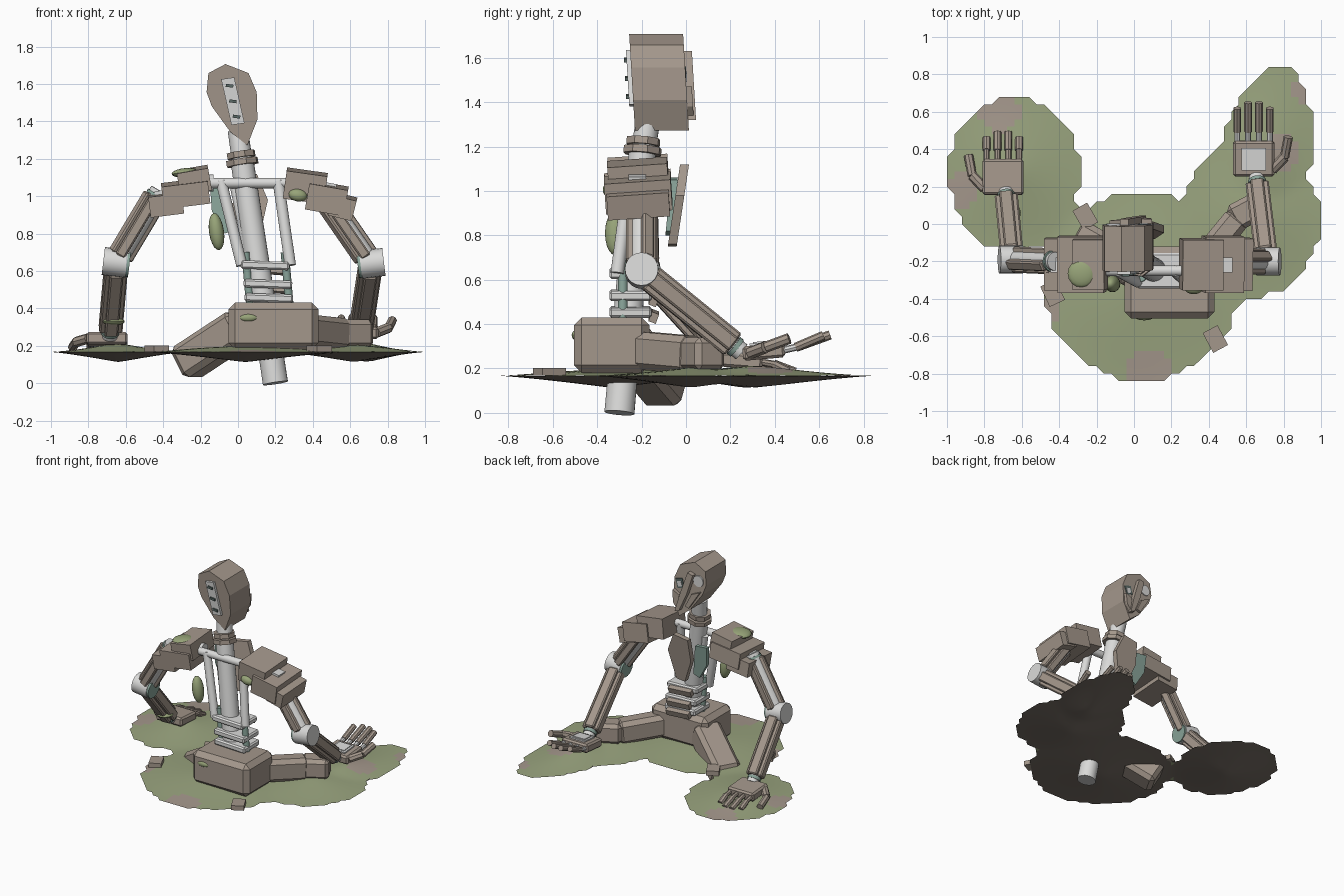
import bpy, bmesh, math
from mathutils import Vector, Matrix, Euler

if "Cube" in bpy.data.objects:
    bpy.data.objects.remove(bpy.data.objects["Cube"])


def material(name, *rgb):
    m = bpy.data.materials.new(name)
    m.use_nodes = True
    m.diffuse_color = (*rgb, 1)
    m.node_tree.nodes["Principled BSDF"].inputs["Base Color"].default_value = (*rgb, 1)
    return m


BROWN = material("taupe_armour", .37, .31, .26)
GREY = material("light_metal", .70, .70, .69)
TEAL = material("teal_metal", .25, .37, .32)
MOSS = material("moss", .31, .37, .19)
GRASS = material("grass", .32, .37, .21)
SOIL = material("soil", .37, .31, .26)
EARTH = material("dark_earth", .19, .16, .135)
DARK = material("dark_slot", .10, .14, .13)


def finish(name, bm, *mats, smooth=True):
    bmesh.ops.recalc_face_normals(bm, faces=bm.faces)
    mesh = bpy.data.meshes.new(name)
    bm.to_mesh(mesh)
    bm.free()
    for m in mats:
        mesh.materials.append(m)
    if smooth:
        mesh.shade_smooth()
        mesh.set_sharp_from_angle(angle=math.radians(32))
    ob = bpy.data.objects.new(name, mesh)
    bpy.context.collection.objects.link(ob)


def box(name, mat, loc, size, rot=(0, 0, 0), bevel=0, frame=None):
    bm = bmesh.new()
    bmesh.ops.create_cube(bm, size=1)
    bm.transform(Matrix.Diagonal((*size, 1)))
    if bevel:
        bmesh.ops.bevel(bm, geom=bm.edges[:], offset=bevel, segments=1, affect='EDGES')
    m = Matrix.LocRotScale(Vector(loc), Euler([math.radians(a) for a in rot]), None)
    bm.transform(frame @ m if frame else m)
    finish(name, bm, mat, smooth=False)


def along(p, q):
    d = Vector(q) - Vector(p)
    return Matrix.Translation(p) @ d.to_track_quat('Z', 'Y').to_matrix().to_4x4(), d.length


def rod(name, mat, p, q, r, r2=None, sides=20):
    m, length = along(p, q)
    bm = bmesh.new()
    bmesh.ops.create_cone(bm, cap_ends=True, segments=sides, radius1=r,
                          radius2=r if r2 is None else r2, depth=length)
    bm.transform(m @ Matrix.Translation((0, 0, length / 2)))
    finish(name, bm, mat, smooth=sides > 8)


def blob(name, loc, radii, rot=0):
    bm = bmesh.new()
    bmesh.ops.create_uvsphere(bm, u_segments=16, v_segments=10, radius=1)
    bm.transform(Matrix.LocRotScale(Vector(loc), Euler((0, math.radians(rot), 0)), Vector(radii)))
    finish(name, bm, MOSS)


def prism(name, mat, outline, y0, y1, shear=0, mid=0):
    """Extrude an x-z outline along y, leaning with height."""
    bm = bmesh.new()
    face = bm.faces.new([bm.verts.new((x, y0 + shear * (z - mid), z)) for x, z in outline])
    new = bmesh.ops.extrude_face_region(bm, geom=[face])["geom"]
    bmesh.ops.translate(bm, vec=(0, y1 - y0, 0), verts=[v for v in new if isinstance(v, bmesh.types.BMVert)])
    bm.faces.new([v for v in face.verts]) if not face.is_valid else None
    finish(name, bm, mat, smooth=False)


# Terrain: lens-shaped patches with stepped and clipped edges
LOBES = [(-.64, .27, .36, .42, 0), (.04, -.33, .52, .51, 0), (.62, .02, .38, .42, 0), (.69, .31, .26, .54, -.2)]
BARE = [(.08, -.8, .13), (-.72, .6, .11), (-.93, .18, .09), (.78, .38, .09), (-.44, -.45, .06), (.93, .72, .09)]


def field(x, y):
    best = -1
    for cx, cy, rx, ry, a in LOBES:
        dx, dy = x - cx, y - cy
        u, v = dx * math.cos(a) + dy * math.sin(a), dy * math.cos(a) - dx * math.sin(a)
        best = max(best, 1 - math.hypot(u / rx, v / ry))
    return best


bm = bmesh.new()
step, n = .04, 25
for sign in (1, -1):
    grid = {}
    for i in range(-n, n + 1):
        for j in range(-n, n + 1):
            x, y = i * step, j * step
            f = field(x, y)
            g = max(f, 0) ** 1.2
            h = .042 * g + .006 * g * math.sin(9 * x + 5 * y) if sign > 0 else -.055 * g
            grid[i, j] = f, bm.verts.new((x, y, .167 + h))
    for i in range(-n, n):
        for j in range(-n, n):
            corners = [grid[i, j], grid[i + 1, j], grid[i + 1, j + 1], grid[i, j + 1]]
            keep = [v for f, v in corners if f > -.03]
            if len(keep) > 2:
                x, y = (i + .5) * step, (j + .5) * step
                bare = any(math.hypot(x - a, y - b) < r for a, b, r in BARE)
                bm.faces.new(keep).material_index = 2 if sign < 0 else int(bare)
bmesh.ops.delete(bm, geom=[v for v in bm.verts if not v.link_faces], context='VERTS')
bmesh.ops.remove_doubles(bm, verts=bm.verts, dist=.0003)
finish("terrain", bm, GRASS, SOIL, EARTH)
for x, y, a in ((-.26, .04, 30), (-.435, -.37, 25), (.435, -.615, 28)):
    box("rubble", BROWN, (x, y, .185), (.09, .12, .035), (0, 0, a))

# Pelvis and legs
box("pelvis", BROWN, (.19, -.335, .305), (.48, .34, .25), bevel=.035)


def beam(name, p, q, w, h):
    m, length = along(p, q)
    box(name, BROWN, (0, 0, length / 2), (w, h, length), bevel=.03, frame=m)


beam("right_thigh", (.03, -.26, .31), (-.29, -.08, .1), .2, .19)
beam("left_thigh", (.28, -.3, .29), (.56, .04, .26), .14, .17)
box("left_knee", BROWN, (.61, .07, .265), (.2, .15, .15), (0, 0, 28), .025)


# Spine, struts and abdomen
def spine(z):
    return Vector((.2 - .15 * z, -.3 + .088 * z, z))


rod("spine", GREY, spine(0), spine(1.18), .068, .062)
rod("neck", GREY, spine(1.15), (-.0, -.165, 1.35), .055)
for z, r in ((1.165, .088), (1.205, .078)):
    rod("neck_collar", BROWN, spine(z), spine(z + .032), r, sides=8)
rod("shoulder_bar", GREY, (-.18, -.25, 1.07), (.26, -.25, 1.07), .028)
rod("right_shoulder_cap", GREY, (-.18, -.22, 1.07), (-.13, -.22, 1.07), .045)
for top, foot in ((-.09, .02), (.215, .28)):
    rod("back_strut", GREY, (top, -.25, 1.08), (foot, -.31, .63), .03)
rod("middle_strut", GREY, (-.02, -.2, 1.06), (.07, -.25, .62), .025)
for x in (.065, .275):
    rod("abdomen_post", TEAL, (x - .025, -.285, .7), (x, -.285, .42), .022)
for x, z in ((.145, .63), (.16, .53), (.165, .455)):
    box("abdomen_plate", GREY, (x, -.25, z), (.26, .19, .045), (0, 2, 0), .01)
    box("belly_plate", BROWN, (x, -.145, z - .02), (.19, .035, .045), (-20, 4, 0))
prism("left_chest_plate", BROWN, [(-.02, 1.1), (.1, 1.12), (.16, .98), (.11, .76), (.04, .75), (-.03, .93)],
      -.055, -.015, .15, .93)
prism("right_chest_panel", TEAL, [(-.15, 1.06), (-.05, 1.05), (-.02, .82), (-.07, .8), (-.14, .92)],
      -.08, -.05, .1, .93)

# Head
HEAD = [(-.067, 1.706), (.056, 1.658), (.1, 1.556), (.104, 1.41), (.05, 1.272), (-.04, 1.342),
        (-.14, 1.48), (-.168, 1.556), (-.158, 1.658)]
LEAN = dict(shear=-.06, mid=1.49)
prism("head", BROWN, HEAD, -.243, 0, **LEAN)
prism("head_back_panel", GREY, [(-.09, 1.625), (-.02, 1.635), (.035, 1.39), (-.035, 1.38)], -.262, -.24, **LEAN)
for x, z in ((-.045, 1.59), (-.027, 1.507), (-.008, 1.425)):
    box("panel_slot", DARK, (x, -.264 - .06 * (z - 1.49), z), (.04, .02, .016), (0, 8, 0))
prism("face_ridge", BROWN, [(-.075, 1.62), (-.03, 1.63), (.03, 1.45), (.065, 1.32), (.03, 1.33), (-.03, 1.47)],
      -.01, .035, **LEAN)
prism("left_cheek", BROWN, [(.04, 1.44), (.095, 1.47), (.09, 1.38), (.06, 1.34)], -.01, .025, **LEAN)
prism("right_cheek", BROWN, [(-.13, 1.5), (-.06, 1.47), (-.01, 1.37), (-.04, 1.36)], -.01, .02, **LEAN)
rod("right_eye", GREY, (-.105, -.02, 1.575), (-.105, .004, 1.575), .042)
box("left_eye_recess", DARK, (.052, -.006, 1.52), (.06, .014, .07), (0, 15, 0))
box("left_eye", GREY, (.052, -.002, 1.515), (.035, .014, .04), (0, 15, 0))

# Shoulder armour: overlapping plates stepping outwards
ARMOUR = {"left": [(.36, 1.055, .22, .27, .15, 8), (.475, .99, .21, .30, .14, 10), (.56, .945, .13, .28, .11, 14)],
          "right": [(-.235, 1.085, .17, .27, .12, -10), (-.28, 1.015, .25, .30, .12, -7),
                    (-.385, .96, .18, .28, .11, -7)]}
for side, plates in ARMOUR.items():
    for x, z, w, d, h, a in plates:
        box(side + "_shoulder_plate", BROWN, (x, -.215, z), (w, d, h), (4, a, 0))
box("left_shoulder_bracket", GREY, (.49, -.22, 1.05), (.07, .08, .04), (0, 10, 0))
box("right_shoulder_bracket", GREY, (-.41, -.22, 1.01), (.07, .08, .04), (0, -8, 0))


# Arms: metal core with armour strips, teal rings at the joints
def limb(name, p, q, r, width, angles):
    m, length = along(p, q)
    rod(name + "_core", GREY, p, q, r)
    for a in angles:
        spin = Matrix.Rotation(math.radians(a), 4, 'Z')
        box(name + "_strip", BROWN, (r, 0, length / 2), (.04, width, length * .82), bevel=.008, frame=m @ spin)
    p, q = Vector(p), Vector(q)
    for t in (.05, .92):
        rod(name + "_ring", TEAL, p.lerp(q, t), p.lerp(q, t + .035), r * 1.15)


def arm(side, s, shoulder, elbow, wrist):
    e, axis = Vector(elbow), Vector((s, 0, .12))
    limb(side + "_upper_arm", shoulder, elbow, .05, .055, (0, 60, 180, 240))
    limb(side + "_forearm", elbow, wrist, .042, .07, (0, 90, 180, 270))
    rod(side + "_elbow", GREY, e - axis * .055, e + axis * .07, .075)
    rod(side + "_elbow_ring", TEAL, e - axis * .07, e - axis * .055, .07)


arm("left", 1, (.44, -.2, 1.03), (.71, -.2, .64), (.655, .25, .275))
arm("right", -1, (-.42, -.2, 1.03), (-.65, -.19, .645), (-.685, .17, .25))


# Hands: palm, four fingers, thumb on the outer side
def hand(side, loc, pitch, s, lift, reach, knuckle):
    m = Matrix.Translation(loc) @ Matrix.Rotation(math.radians(pitch), 4, 'X')
    box(side + "_palm", BROWN, (0, 0, 0), (.22, .19, .065), bevel=.012, frame=m)
    for i in range(4):
        x = -.088 + .058 * i
        tip = reach + (.03 if i in (1, 2) else 0)
        rod(side + "_knuckle", knuckle, m @ Vector((x, .09, 0)), m @ Vector((x, .16, lift * .2)), .016, sides=8)
        rod(side + "_finger", BROWN, m @ Vector((x, .145, lift * .15)), m @ Vector((x, tip, lift)), .021, sides=8)
    a, b, c = (m @ Vector((s * x, y, z)) for x, y, z in ((.1, -.06, 0), (.165, .01, lift * .4), (.185, .12, lift)))
    rod(side + "_thumb_base", BROWN, a, b, .028, sides=8)
    rod(side + "_thumb_tip", BROWN, b, c, .025, sides=8)
    return m


m = hand("left", (.64, .35, .275), 5, 1, .05, .275, GREY)
box("left_palm_panel", GREY, (0, 0, .035), (.13, .12, .014), frame=m)
box("left_palm_pad", GREY, (0, 0, .044), (.1, .09, .008), frame=m)
hand("right", (-.7, .25, .235), -4, -1, -.035, .215, BROWN)

# Moss clumps
blob("strut_moss", (-.115, -.32, .81), (.04, .045, .1), -8)
blob("right_shoulder_moss", (-.28, -.265, 1.125), (.075, .075, .025), -5)
blob("left_shoulder_moss", (.32, -.345, 1.005), (.05, .03, .033), 10)
blob("wrist_moss", (-.665, .06, .33), (.06, .06, .02))
blob("pelvis_moss", (.055, -.5, .35), (.048, .015, .02))
